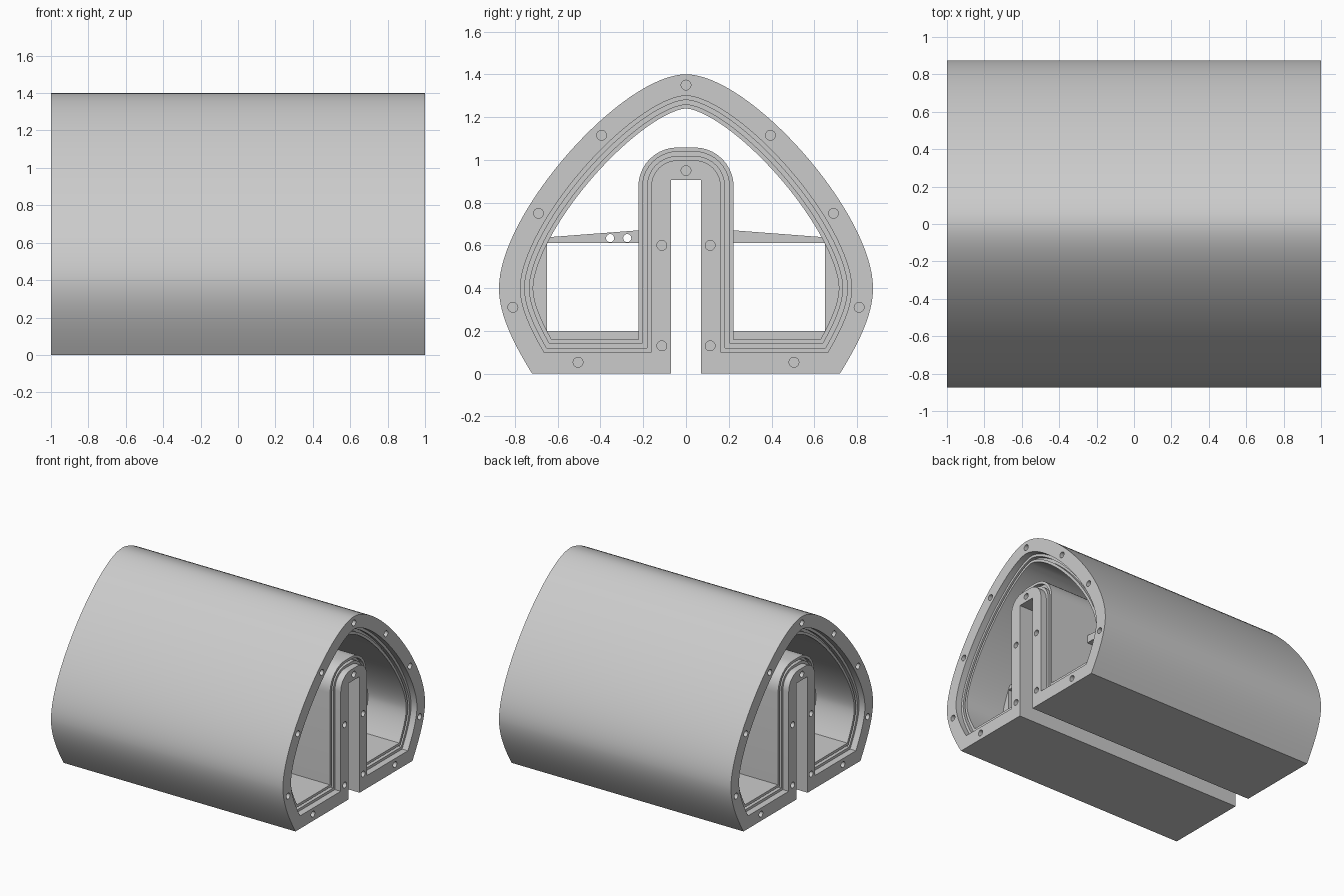
import bpy, bmesh, math

cube = bpy.data.objects.get("Cube")
if cube:
    bpy.data.objects.remove(cube, do_unlink=True)

grey = bpy.data.materials.new("light_grey")
grey.use_nodes = True
colour = (0.6, 0.6, 0.6, 1)
grey.diffuse_color = colour
grey.node_tree.nodes["Principled BSDF"].inputs["Base Color"].default_value = colour


# Section helpers: all sections are (y, z) outlines pushed along x
def bezier(p, t):
    """Point and outward normal of a cubic curve."""
    u = 1 - t
    pos = [u**3 * a + 3*u*u*t * b + 3*u*t*t * c + t**3 * d for a, b, c, d in zip(*p)]
    ty, tz = [u*u * (b - a) + 2*u*t * (c - b) + t*t * (d - c) for a, b, c, d in zip(*p)]
    n = math.hypot(ty, tz)
    return pos, (tz / n, -ty / n)


LOWER = [(.72, 0), (.80, .13), (.875, .27), (.875, .4)]
UPPER = [(.875, .4), (.875, .75), (.30, 1.4), (0, 1.4)]


def hull_point(t, inset):
    """Side of the hull: t runs 0..1 below the widest point, 1..3 above it."""
    (y, z), (ny, nz) = bezier(LOWER, t) if t < 1 else bezier(UPPER, (t - 1) / 2)
    return y - ny * inset, z - nz * inset


def hull_side(inset, count=48):
    """Hull side moved inwards, starting where it meets the floor."""
    lo, hi = 0, 1
    for _ in range(30 if inset else 0):
        mid = (lo + hi) / 2
        if hull_point(mid, inset)[1] < inset:
            lo = mid
        else:
            hi = mid
    return [hull_point(lo + (3 - lo) * i / count, inset) for i in range(count + 1)]


def mirrored(half):
    """Close a half outline whose first and last points may lie on y = 0."""
    return half + [(-y, z) for y, z in reversed(half) if abs(y) > 1e-5]


def outer_outline():
    return mirrored([(.07, .905), (.07, 0)] + hull_side(0))


def cavity_outline(inset):
    """Inverted U opening, wrapped around the central post."""
    w = inset + .063
    r = w - .04
    arc = [(.04 + r * math.sin(a), .875 + r * math.cos(a))
           for a in (math.pi / 2 * i / 10 for i in range(11))]
    return mirrored(arc + [(w, inset)] + hull_side(inset))


def circle(y, z, r, count=20):
    return [(y + r * math.cos(2 * math.pi * i / count),
             z + r * math.sin(2 * math.pi * i / count)) for i in range(count)]


# Mesh helpers
def ring(bm, outline, x):
    return [bm.verts.new((x, y, z)) for y, z in outline]


def bridge(bm, a, b):
    for i in range(len(a)):
        j = (i + 1) % len(a)
        bm.faces.new((a[i], a[j], b[j], b[i]))


def cap(bm, rings):
    edges = []
    for r in rings:
        for a, b in zip(r, r[1:] + r[:1]):
            edges.append(bm.edges.get((a, b)) or bm.edges.new((a, b)))
    bmesh.ops.triangle_fill(bm, edges=edges, use_beauty=True, normal=(1, 0, 0))


def finish(bm, name):
    bmesh.ops.recalc_face_normals(bm, faces=bm.faces[:])
    mesh = bpy.data.meshes.new(name)
    bm.to_mesh(mesh)
    bm.free()
    mesh.materials.append(grey)
    for p in mesh.polygons:
        p.use_smooth = True
    mesh.set_sharp_from_angle(angle=math.radians(30))
    bpy.context.collection.objects.link(bpy.data.objects.new(name, mesh))


def prism(name, outline, holes, x0, x1):
    bm = bmesh.new()
    ends = [[ring(bm, o, x) for o in [outline] + holes] for x in (x0, x1)]
    for a, b in zip(*ends):
        bridge(bm, a, b)
    for rings in ends:
        cap(bm, rings)
    finish(bm, name)


# Housing: outer skin, stepped seal groove at each end, blind screw holes
SCREWS = [(0, 1.35), (0, .95)]
for y, z in [(.395, 1.115), (.69, .75), (.81, .31), (.505, .053), (.113, .13), (.113, .6)]:
    SCREWS += [(y, z), (-y, z)]

bm = bmesh.new()
outer = [ring(bm, outer_outline(), x) for x in (1, -1)]
bridge(bm, *outer)

steps = [(.10, 1), (.10, .95), (.12, .95), (.12, .92), (.14, .92), (.14, .95), (.16, .95)]
steps += [(d, -x) for d, x in reversed(steps)]
inner = [ring(bm, cavity_outline(d), x) for d, x in steps]
for a, b in zip(inner, inner[1:]):
    bridge(bm, a, b)

for side, skin, opening in ((1, outer[0], inner[0]), (-1, outer[1], inner[-1])):
    mouths = []
    for y, z in SCREWS:
        mouth = ring(bm, circle(y, z, .023), side)
        bottom = ring(bm, circle(y, z, .023), side * .88)
        bridge(bm, mouth, bottom)
        bm.faces.new(bottom)
        mouths.append(mouth)
    cap(bm, [skin, opening] + mouths)
finish(bm, "housing")

# Inner racks: floor, side wall and sloping shelf on each side of the post
RACK = [(.2, .672), (.2, .61), (.65, .61), (.65, .2), (.2, .2), (.2, .14),
        (.68, .14), (.76, .3), (.76, .48), (.70, .634)]
prism("rack_back", RACK, [], -.62, .62)
prism("rack_front", [(-y, z) for y, z in RACK],
      [circle(y, .634, .019) for y in (-.355, -.275)], -.62, .62)
